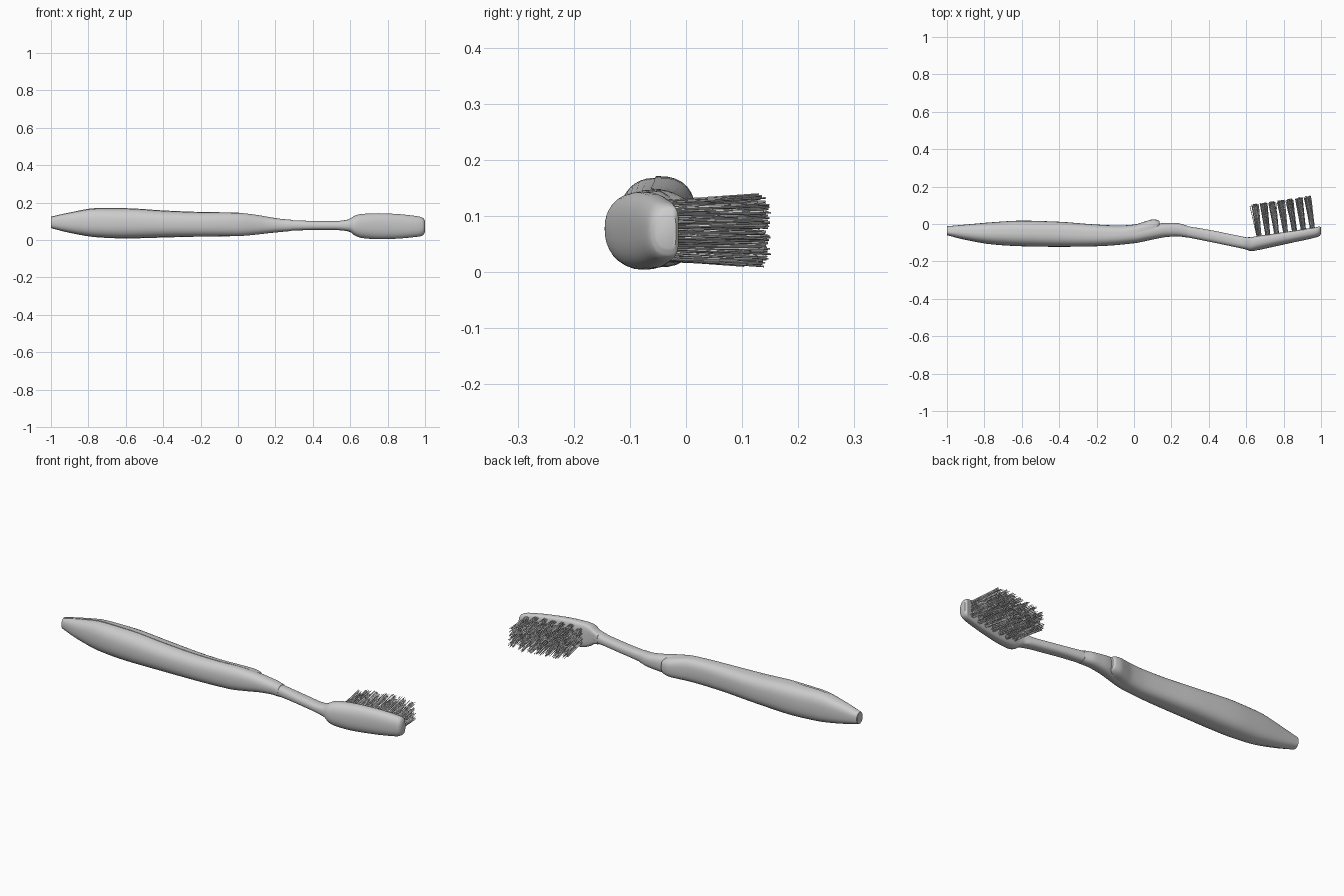
import bpy, math, random
from mathutils import Vector

if "Cube" in bpy.data.objects:
    bpy.data.objects.remove(bpy.data.objects["Cube"])

random.seed(4)
SIDES = 32


def make_object(name, verts, faces, smooth=True):
    mesh = bpy.data.meshes.new(name)
    mesh.from_pydata(verts, [], faces)
    if smooth:
        mesh.polygons.foreach_set("use_smooth", [True] * len(mesh.polygons))
        mesh.set_sharp_from_angle(angle=math.radians(40))
    mesh.update()
    obj = bpy.data.objects.new(name, mesh)
    bpy.context.collection.objects.link(obj)
    return obj


def refine(stations, steps):
    """Smooth monotone interpolation between the given cross-section stations."""
    def slope(i, k):
        if i == 0 or i == len(stations) - 1:
            j = 1 if i == 0 else i
            return (stations[j][k] - stations[j-1][k]) / (stations[j][0] - stations[j-1][0])
        a, b, c = stations[i-1], stations[i], stations[i+1]
        d0, d1 = (b[k] - a[k]) / (b[0] - a[0]), (c[k] - b[k]) / (c[0] - b[0])
        return 0 if d0 * d1 <= 0 else 2 * d0 * d1 / (d0 + d1)

    out = []
    for i in range(len(stations) - 1):
        a, b = stations[i], stations[i+1]
        h = b[0] - a[0]
        for s in range(steps):
            t = s / steps
            row = [a[0] + h * t]
            for k in range(1, len(a)):
                row.append((2*t**3 - 3*t**2 + 1) * a[k] + (t**3 - 2*t**2 + t) * h * slope(i, k)
                           + (3*t**2 - 2*t**3) * b[k] + (t**3 - t**2) * h * slope(i+1, k))
            out.append(row)
    out.append(list(stations[-1]))
    return out


def loft(name, stations, mid, p_front, p_back, steps=4):
    """Stations are (x, y0, y1, z0, z1); mid places the widest line between y0 and y1."""
    verts, faces = [], []
    rows = refine(stations, steps)
    for x, y0, y1, z0, z1 in rows:
        ym = y0 + (y1 - y0) * mid
        for i in range(SIDES):
            a = 2 * math.pi * i / SIDES
            c, s = math.cos(a), math.sin(a)
            p, r = (p_back, y1 - ym) if s > 0 else (p_front, ym - y0)
            verts.append((x, ym + r * math.copysign(abs(s) ** p, s),
                          (z0 + z1) / 2 + (z1 - z0) / 2 * math.copysign(abs(c) ** p, c)))
    for j in range(len(rows) - 1):
        for i in range(SIDES):
            k = (i + 1) % SIDES
            faces.append((j*SIDES + i, j*SIDES + k, (j+1)*SIDES + k, (j+1)*SIDES + i))
    faces.append(tuple(range(SIDES))[::-1])
    faces.append(tuple(range((len(rows) - 1) * SIDES, len(rows) * SIDES)))
    return make_object(name, verts, faces)


# Handle body
loft("handle", [
    (-1.0, -0.060, -0.016, 0.064, 0.124),
    (-0.90, -0.085, -0.010, 0.040, 0.145),
    (-0.75, -0.110, 0.002, 0.016, 0.168),
    (-0.60, -0.119, 0.009, 0.010, 0.168),
    (-0.40, -0.122, 0.002, 0.015, 0.156),
    (-0.20, -0.119, -0.014, 0.019, 0.148),
    (0.0, -0.103, -0.016, 0.021, 0.145),
    (0.10, -0.083, -0.004, 0.029, 0.134),
    (0.17, -0.070, 0.006, 0.037, 0.122),
    (0.23, -0.066, 0.005, 0.043, 0.113),
    (0.285, -0.072, -0.010, 0.048, 0.108)], 0.52, 0.85, 0.8)

# Soft grip on the thumb side, ending in a raised thumb stop
loft("thumb_grip", [
    (-0.999, -0.046, -0.012, 0.063, 0.125),
    (-0.90, -0.047, -0.003, 0.038, 0.147),
    (-0.75, -0.052, 0.010, 0.014, 0.171),
    (-0.60, -0.054, 0.018, 0.008, 0.170),
    (-0.40, -0.058, 0.012, 0.013, 0.158),
    (-0.20, -0.062, -0.003, 0.018, 0.150),
    (-0.08, -0.060, -0.008, 0.019, 0.148),
    (0.0, -0.050, -0.003, 0.022, 0.146),
    (0.06, -0.035, 0.014, 0.027, 0.138),
    (0.10, -0.026, 0.024, 0.032, 0.131),
    (0.125, -0.018, 0.022, 0.040, 0.123),
    (0.137, -0.010, 0.014, 0.050, 0.112)], 0.0, 0.85, 0.72)

# Slim neck
loft("neck", [
    (0.28, -0.070, -0.011, 0.050, 0.106),
    (0.40, -0.094, -0.031, 0.053, 0.102),
    (0.52, -0.119, -0.055, 0.053, 0.101),
    (0.60, -0.136, -0.071, 0.046, 0.110)], 0.5, 0.85, 0.8)

# Head with a flat bristle side and a rounded back
loft("brush_head", [
    (0.57, -0.129, -0.065, 0.051, 0.103),
    (0.60, -0.137, -0.071, 0.042, 0.115),
    (0.625, -0.145, -0.070, 0.024, 0.130),
    (0.66, -0.140, -0.064, 0.011, 0.139),
    (0.75, -0.121, -0.051, 0.004, 0.143),
    (0.85, -0.099, -0.036, 0.007, 0.139),
    (0.93, -0.082, -0.024, 0.014, 0.131),
    (0.975, -0.071, -0.017, 0.020, 0.124),
    (0.992, -0.064, -0.013, 0.028, 0.116),
    (1.0, -0.054, -0.018, 0.042, 0.102)], 0.62, 0.85, 0.5)

# Bristle tufts, seven columns of thin strands standing square to the head
verts, faces = [], []
normal = Vector((-0.15, 1, 0)).normalized()
along = Vector((1, 0.15, 0)).normalized()


def strand(base, tip, r):
    n = len(verts)
    up = Vector((0, 0, 1))
    for p in (base, tip):
        for u, v in ((1, 0), (0, 1), (-1, 0), (0, -1)):
            verts.append(p + along * u * r + up * v * r)
    for i in range(4):
        k = (i + 1) % 4
        faces.append((n + i, n + k, n + 4 + k, n + 4 + i))
    faces.append((n + 4, n + 5, n + 6, n + 7))


for col in range(7):
    x = 0.669 + col * 0.0475
    rows = 4 if col in (0, 6) else 5
    for row in range(rows):
        z = 0.074 + (row - (rows - 1) / 2) * 0.0225
        for _ in range(20):
            ang, rad = random.uniform(0, 6.283), 0.011 * math.sqrt(random.random())
            du, dz = rad * math.cos(ang) * 1.15, rad * math.sin(ang) * 0.85
            base = Vector((x, -0.072 + (x - 0.66) * 0.15, z + dz)) + along * du
            splay_x, splay_z = random.gauss(0, 0.004), random.gauss(0, 0.005)
            tip = (base + normal * random.uniform(0.165, 0.180)
                   + along * (du * 0.25 + splay_x) + Vector((0, 0, (z - 0.074) * 0.12 + splay_z)))
            strand(base, tip, 0.0016)
make_object("bristles", verts, faces, smooth=False)
